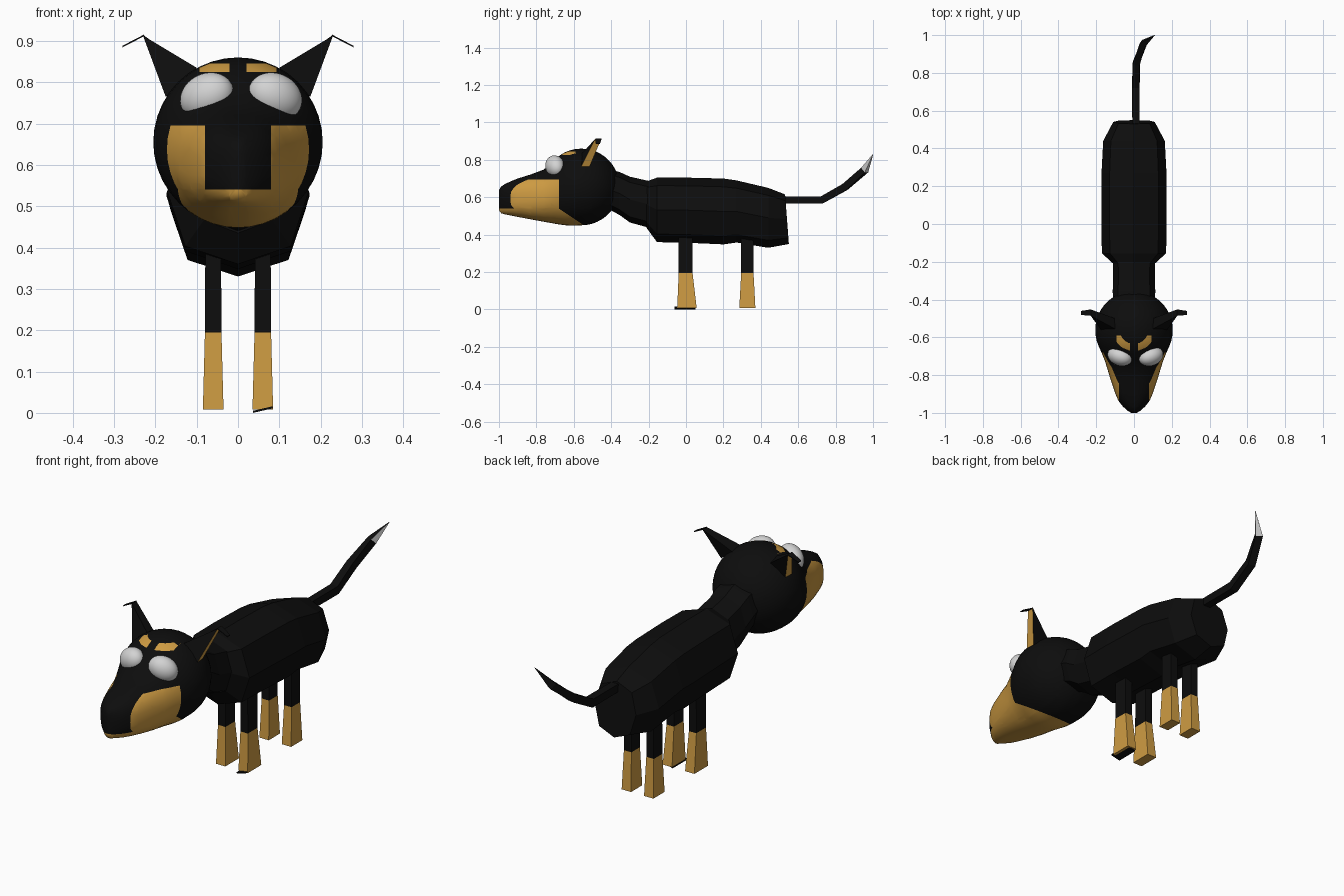
import bpy, bmesh, math
from mathutils import Vector

if "Cube" in bpy.data.objects:
    bpy.data.objects.remove(bpy.data.objects["Cube"])


def material(name, rgb):
    m = bpy.data.materials.new(name)
    m.diffuse_color = (*rgb, 1)
    m.use_nodes = True
    m.node_tree.nodes["Principled BSDF"].inputs["Base Color"].default_value = m.diffuse_color
    return m


BLACK = material("black coat", (0.004, 0.004, 0.004))
TAN = material("tan markings", (0.62, 0.33, 0.055))
PALE = material("pale grey", (0.65, 0.65, 0.65))


def finish(name, bm, mats, rule=None, smooth=False):
    bmesh.ops.recalc_face_normals(bm, faces=bm.faces)
    bm.normal_update()
    for f in bm.faces:
        f.smooth = smooth
        if rule:
            f.material_index = int(rule(f))
    me = bpy.data.meshes.new(name)
    bm.to_mesh(me)
    bm.free()
    for m in mats:
        me.materials.append(m)
    ob = bpy.data.objects.new(name, me)
    bpy.context.collection.objects.link(ob)
    return ob


def loft(rings):
    """Skin a list of equal-length point rings and cap both ends."""
    bm = bmesh.new()
    vs = [[bm.verts.new(p) for p in r] for r in rings]
    n = len(vs[0])
    for a, b in zip(vs, vs[1:]):
        for i in range(n):
            j = (i + 1) % n
            bm.faces.new((a[i], a[j], b[j], b[i]))
    bm.faces.new(vs[0])
    bm.faces.new(vs[-1])
    return bm


def section(y, w, top, bot, n=8, power=2.4, lean=0):
    """Superellipse cross-section in the xz plane."""
    pts, c, h = [], (top + bot) / 2, (top - bot) / 2
    for i in range(n):
        a = 2 * math.pi * i / n
        s, k = math.sin(a), math.cos(a)
        x = math.copysign(abs(s) ** (2 / power), s)
        z = math.copysign(abs(k) ** (2 / power), k)
        pts.append((w * x, y - lean * z, c + h * z))
    return pts


# Body and neck: faceted eight-sided lofts
finish("body", loft([
    section(-0.21, 0.11, 0.685, 0.435), section(-0.155, 0.17, 0.705, 0.36),
    section(0.0, 0.173, 0.705, 0.357), section(0.2, 0.173, 0.70, 0.348),
    section(0.27, 0.172, 0.69, 0.358), section(0.44, 0.163, 0.65, 0.33),
    section(0.54, 0.11, 0.615, 0.35, lean=0.01)]), [BLACK])
finish("neck", loft([
    section(-0.42, 0.11, 0.75, 0.54), section(-0.355, 0.113, 0.735, 0.505),
    section(-0.30, 0.11, 0.71, 0.465), section(-0.19, 0.112, 0.685, 0.435)]), [BLACK])

# Head: ball running into a tapered muzzle
R, CY, CZ = 0.205, -0.56, 0.655
rings = []
for i in range(12):
    a = math.radians(3 + 87 * i / 11)
    r = R * math.sin(a)
    rings.append(section(CY + R * math.cos(a), r, CZ + r, CZ - r, 40, 2))
for y, w, top, bot, p in [
        (-0.59, 0.203, 0.858, 0.448, 2), (-0.62, 0.197, 0.851, 0.448, 2),
        (-0.65, 0.186, 0.839, 0.451, 2), (-0.68, 0.172, 0.82, 0.455, 2),
        (-0.72, 0.156, 0.785, 0.462, 2.1), (-0.76, 0.143, 0.748, 0.469, 2.2),
        (-0.83, 0.122, 0.722, 0.482, 2.4), (-0.90, 0.098, 0.70, 0.495, 2.5),
        (-0.935, 0.083, 0.686, 0.502, 2.5), (-0.965, 0.06, 0.672, 0.508, 2.4),
        (-0.988, 0.035, 0.658, 0.514, 2.3), (-1.0, 0.014, 0.638, 0.53, 2)]:
    rings.append(section(y, w, top, bot, 40, p))
bm = loft(rings)
# cut the marking outlines into the head
for co, no in [((0, 0, 0.695), (0, 0, 1)), ((0, 0, 0.54), (0, 0, 1)),
               ((0, 0, 0.825), (0, 0, 1)), ((0, 0, 0.845), (0, 0, 1)),
               ((0.08, 0, 0), (1, 0, 0)), ((-0.08, 0, 0), (1, 0, 0)),
               ((0.02, 0, 0), (1, 0, 0)), ((-0.02, 0, 0), (1, 0, 0)),
               ((0.093, 0, 0), (1, 0, 0)), ((-0.093, 0, 0), (1, 0, 0)),
               ((0, -0.68, 0), (0, 1, 0)), ((0, -0.68, 0.54), (0, 1, 1.5))]:
    bmesh.ops.bisect_plane(bm, geom=bm.verts[:] + bm.edges[:] + bm.faces[:], dist=1e-5,
                           plane_co=co, plane_no=Vector(no).normalized())


def head_marking(f):
    x, y, z = f.calc_center_median()
    x = abs(x)
    if z > 0.695:      # eyebrow spots
        return 0.825 < z < 0.845 and 0.02 < x < 0.093 and y < -0.58
    if z > 0.54:       # cheeks, leaving the nose bridge black
        return y < -0.68 and x > 0.08
    return (y + 0.68) + 1.5 * (z - 0.54) < 0   # jaw


finish("head", bm, [BLACK, TAN], head_marking, smooth=True)

# Eyes
for name, x, s in (("left_eye", -0.075, -1), ("right_eye", 0.09, 1)):
    bpy.ops.mesh.primitive_uv_sphere_add(segments=32, ring_count=20, radius=1,
                                         location=(x, -0.70, 0.765))
    eye = bpy.context.object
    eye.name = name
    eye.scale = (0.069, 0.05, 0.056)
    eye.rotation_euler = (0, s * math.radians(25), s * math.radians(20))
    eye.data.materials.append(PALE)
    bpy.ops.object.shade_smooth()

# Ears: wedge with a tan outer face and a thin folded tip
for side, s in (("left", -1), ("right", 1)):
    bm = bmesh.new()
    a, b, c, d, e, f = [bm.verts.new((s * x, y, z)) for x, y, z in [
        (0.175, -0.56, 0.765), (0.172, -0.515, 0.765), (0.10, -0.50, 0.82),
        (0.10, -0.555, 0.835), (0.23, -0.485, 0.913), (0.23, -0.452, 0.915)]]
    for face in ((a, b, f, e), (b, c, f), (c, d, e, f), (d, a, e), (a, b, c, d)):
        bm.faces.new(face)
    finish(side + "_ear", bm, [BLACK, TAN],
           lambda q, s=s: q.normal.x * s > 0.7 and q.normal.z < 0)
    tip = [[(s * x, y, z + o) for x, y, z in [(0.228, -0.485, 0.911), (0.228, -0.452, 0.911),
            (0.28, -0.46, 0.884), (0.28, -0.482, 0.884)]] for o in (0, 0.004)]
    finish(side + "_ear_tip", loft(tip), [BLACK])


# Legs: square posts, tan below the knee
def square(x, y, z, hx, hy):
    return [(x - hx, y - hy, z), (x + hx, y - hy, z), (x + hx, y + hy, z), (x - hx, y + hy, z)]


for pair, y, hy, fy, fhy in (("front", -0.002, 0.037, 0.005, 0.052),
                             ("hind", 0.328, 0.033, 0.328, 0.043)):
    for side, s in (("left", -1), ("right", 1)):
        x = s * 0.06
        finish(f"{pair}_{side}_leg", loft([
            square(x, y, 0.40, 0.019, hy), square(x, y, 0.195, 0.02, hy),
            square(x, fy, 0.008, 0.025, fhy)]),
            [BLACK, TAN], lambda q: q.calc_center_median().z < 0.195)

# Dark pad under one front foot
finish("foot_pad", loft([
    [(x, y, z + o) for x, y, z in [(0.036, -0.062, 0), (0.084, -0.062, 0.011),
     (0.084, 0.05, 0.011), (0.036, 0.05, 0)]] for o in (0, 0.005)]), [BLACK])

# Tail: four-sided rod curving up to a pale point
path = [Vector(p) for p in [(0.01, 0.51, 0.585), (0.01, 0.725, 0.585), (0.012, 0.85, 0.655),
                            (0.05, 0.955, 0.745), (0.11, 1.0, 0.83)]]
rings = []
for i, (p, r) in enumerate(zip(path, (0.019, 0.02, 0.019, 0.017, 0.001))):
    t = (path[min(i + 1, 4)] - path[max(i - 1, 0)]).normalized()
    u = t.cross(Vector((0, 0, 1))).normalized()
    v = u.cross(t)
    rings.append([p + r * (u * a + v * b) for a, b in ((-1, -1), (1, -1), (1, 1), (-1, 1))])
finish("tail", loft(rings), [BLACK, PALE],
       lambda q: q.calc_center_median().y > 0.96 and q.normal.z < 0.2)
